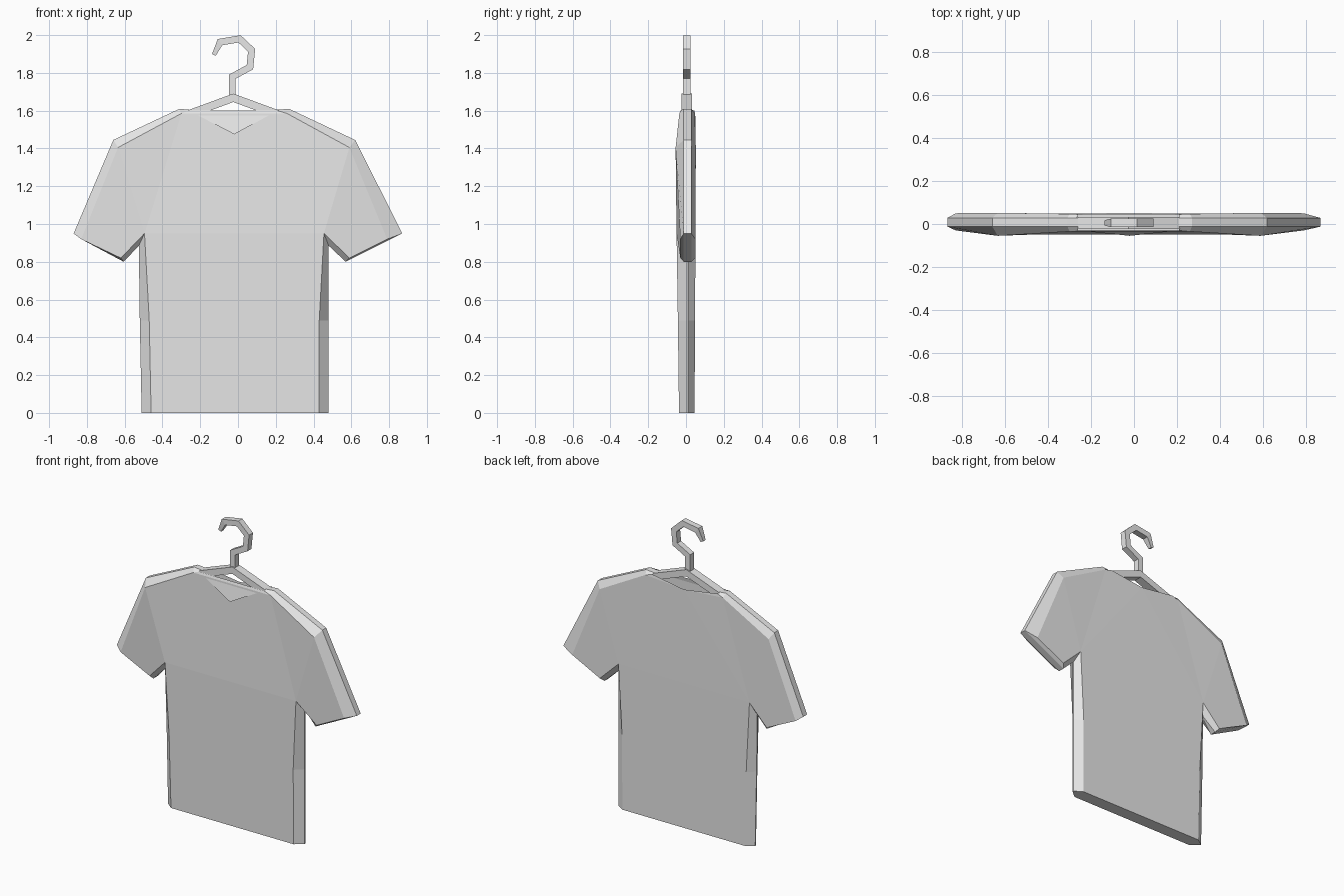
import bpy, bmesh
from mathutils import Vector

cube = bpy.data.objects.get("Cube")
if cube:
    bpy.data.objects.remove(cube)

grey = bpy.data.materials.new("light_grey")
grey.use_nodes = True
grey.diffuse_color = (0.8, 0.8, 0.8, 1)
grey.node_tree.nodes["Principled BSDF"].inputs["Base Color"].default_value = (0.8, 0.8, 0.8, 1)


def finish(bm, name):
    """Turn a bmesh into a flat shaded object."""
    bmesh.ops.recalc_face_normals(bm, faces=bm.faces)
    mesh = bpy.data.meshes.new(name)
    bm.to_mesh(mesh)
    bm.free()
    mesh.materials.append(grey)
    obj = bpy.data.objects.new(name, mesh)
    bpy.context.collection.objects.link(obj)
    return obj


# Half outline of the shirt, from collar to hem:
# rim (right x, left x, z), panel edge (right x, left x, z), front y, back y, rim half depth
OUTLINE = [
    ((-.26, .21, 1.605), (-.26, .21, 1.60), -.030, .045, .02),   # collar
    ((-.31, .27, 1.61), (-.30, .26, 1.585), -.035, .047, .02),   # neck
    ((-.66, .62, 1.445), (-.635, .59, 1.405), -.055, .052, .02), # shoulder
    ((-.87, .87, .95), (-.83, .79, .92), -.030, .050, .02),      # outer cuff
    ((-.605, .57, .80), (-.62, .59, .82), -.030, .050, .02),     # inner cuff
    ((-.525, .48, .885), (-.495, .455, .95), -.050, .050, .004), # underarm
    ((-.52, .48, .49), (-.47, .43, .49), -.043, .048, .004),     # waist
    ((-.51, .48, 0), (-.46, .43, 0), -.037, .045, .004),         # hem
]
RIM_Y = .008


def build_shirt():
    bm = bmesh.new()
    sides = []
    for s in (0, 1):
        rows = [[], [], [], []]
        for rim, edge, front, back, half in OUTLINE:
            spots = ((edge, front), (rim, RIM_Y - half), (rim, RIM_Y + half), (edge, back))
            for row, (p, y) in zip(rows, spots):
                row.append(bm.verts.new((p[s], y, p[2])))
        # bevelled rim joining the front and back panels
        for a, b in zip(rows, rows[1:]):
            for i in range(len(OUTLINE) - 1):
                bm.faces.new((a[i], a[i + 1], b[i + 1], b[i]))
        sides.append(rows)
    right, left = sides
    # front and back panels; the neckline is a deep V in front, shallow behind
    for k, (y, z) in ((0, (-.055, 1.475)), (3, (.05, 1.565))):
        r, l = right[k], left[k]
        dip = bm.verts.new((-.02, y, z))
        bm.faces.new((dip, r[0], r[1], r[2], r[5], l[5], l[2], l[1], l[0]))
        for i in (5, 6):
            bm.faces.new((r[i], r[i + 1], l[i + 1], l[i]))
        for side in (r, l):
            bm.faces.new(side[2:6])
    # closed bottom hem
    bm.faces.new([row[-1] for row in right] + [row[-1] for row in left[::-1]])
    bmesh.ops.triangulate(bm, faces=[f for f in bm.faces if len(f.verts) > 8])
    return finish(bm, "shirt")


def ribbon(name, path, half_width, half_depth, taper=1.0):
    """Square bar swept along an x-z path with mitred corners."""
    bm = bmesh.new()
    pts = [Vector(p) for p in path]
    rings = []
    for i, p in enumerate(pts):
        d1 = (p - pts[i - 1]).normalized() if i else None
        d2 = (pts[i + 1] - p).normalized() if i < len(pts) - 1 else None
        d1, d2 = d1 or d2, d2 or d1
        t = (d1 + d2).normalized()
        n = Vector((-t.y, t.x)) * half_width / t.dot(d1)
        depth = half_depth
        if i == len(pts) - 1:
            n, depth = n * taper, depth * taper
        rings.append([bm.verts.new((p.x + a * n.x, .005 + b * depth, p.y + a * n.y))
                      for a, b in ((1, 1), (1, -1), (-1, -1), (-1, 1))])
    for a, b in zip(rings, rings[1:]):
        for j in range(4):
            k = (j + 1) % 4
            bm.faces.new((a[j], a[k], b[k], b[j]))
    bm.faces.new(rings[0])
    bm.faces.new(rings[-1])
    return finish(bm, name)


build_shirt()
ribbon("hanger_bar", [(-.30, 1.567), (-.025, 1.668), (.25, 1.567)], .021, .028)
ribbon("hanger_hook", [(-.03, 1.67), (-.03, 1.78), (.063, 1.83), (.072, 1.92),
                       (.008, 1.98), (-.095, 1.963), (-.128, 1.895)], .018, .02, .6)
